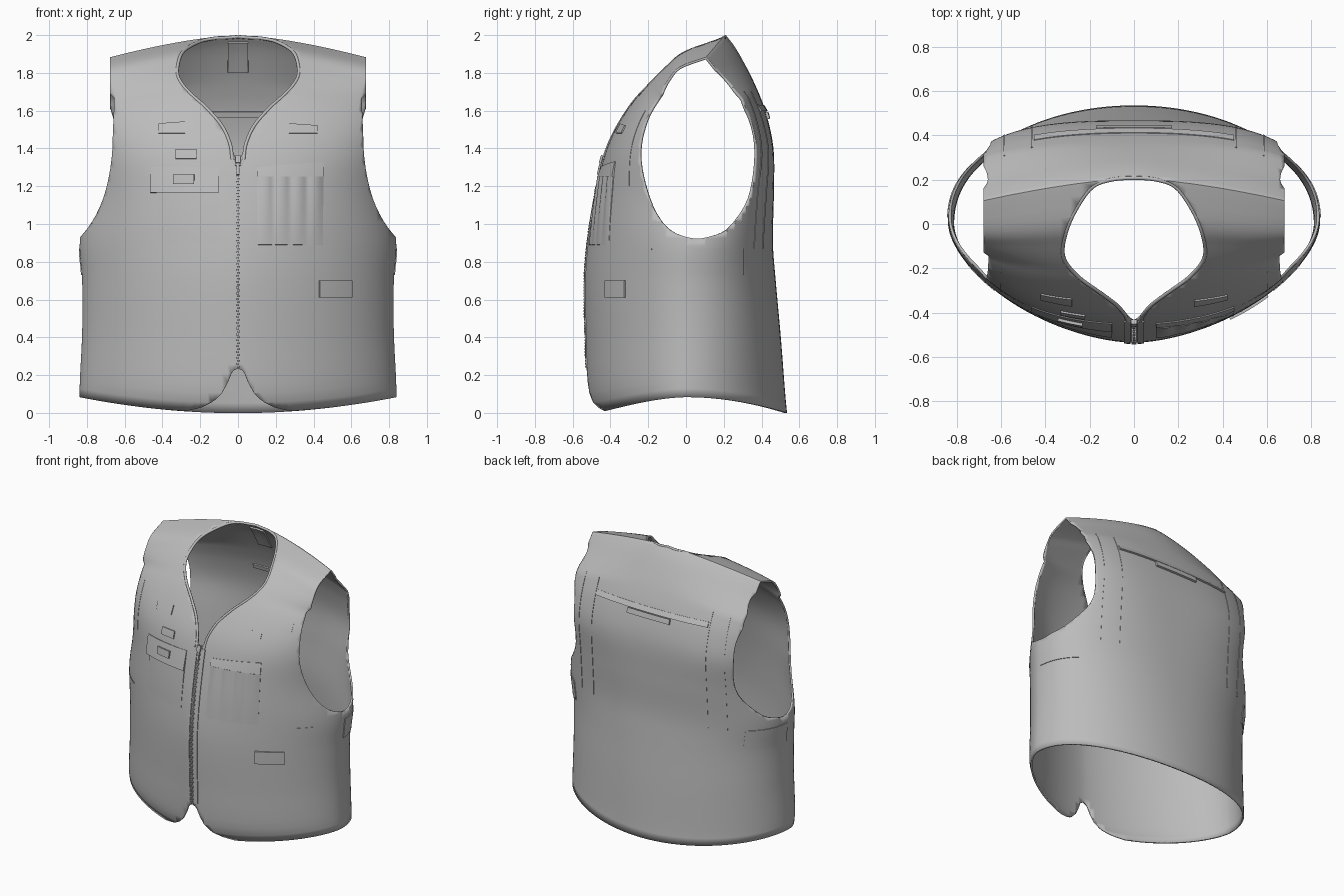
import bpy, bmesh, math
from mathutils import Vector
from mathutils.bvhtree import BVHTree

cube = bpy.data.objects.get("Cube")
if cube:
    bpy.data.objects.remove(cube, do_unlink=True)

fabric = bpy.data.materials.new("grey_fabric")
fabric.use_nodes = True
GREY = (0.5, 0.5, 0.5, 1)
fabric.diffuse_color = GREY
fabric.node_tree.nodes["Principled BSDF"].inputs["Base Color"].default_value = GREY

# Body levels: height, front y, back y, half width, front power, back power, side y
LEVELS = [
    (0, -.475, .535, .838, 1.7, 2, 0),
    (.08, -.515, .527, .838, 1.7, 2, 0),
    (.4, -.53, .502, .825, 1.7, 2.1, 0),
    (.7, -.535, .475, .825, 1.7, 2.2, 0),
    (.9, -.52, .46, .838, 1.75, 2.3, .02),
    (1.15, -.48, .465, .8, 2, 2.6, .04),
    (1.4, -.42, .463, .8, 2.3, 3, .05),
    (1.6, -.32, .42, .82, 2.6, 3, .07),
    (1.75, -.215, .36, .83, 2.8, 3, .09),
    (1.88, -.08, .293, .85, 3, 3, .11),
    (1.95, .02, .25, .85, 3, 3, .15),
    (2, .2, .21, .85, 3, 3, .205)]


def level_at(s):
    """Smooth interpolation through the body levels."""
    i = 0
    while i < len(LEVELS) - 2 and s > LEVELS[i + 1][0]:
        i += 1
    a, b = LEVELS[i], LEVELS[i + 1]
    p, q = LEVELS[max(i - 1, 0)], LEVELS[min(i + 2, len(LEVELS) - 1)]
    h = b[0] - a[0]
    t = (s - a[0]) / h
    out = []
    for k in range(1, len(a)):
        m0 = (b[k] - p[k]) / (b[0] - p[0]) * h
        m1 = (q[k] - a[k]) / (q[0] - a[0]) * h
        out.append(a[k] + t * m0 + t * t * (3 * (b[k] - a[k]) - 2 * m0 - m1)
                   + t ** 3 * (m0 + m1 - 2 * (b[k] - a[k])))
    return out


def ramp(s, lo, hi):
    return min(max((s - lo) / (hi - lo), 0), 1)


def body_point(s, angle):
    front, back, width, nf, nb, side = level_at(s)
    c, d = math.cos(angle), math.sin(angle)
    n, depth = (nb, back - side) if d > 0 else (nf, side - front)
    x = math.copysign(width * abs(c) ** (2 / n), c)
    y = side + math.copysign(depth * abs(d) ** (2 / n), d)
    # Hem rises at the sides; shoulders slope down and forward
    lift = .083 * (x / width) ** 2 * max(0, 1 - s / .6)
    fall = (abs(x) / .68) ** 1.5
    return Vector((x, y - .1 * ramp(s, 1.75, 2) * fall,
                   s + lift - .118 * ramp(s, 1.3, 1.9) * fall))


def finish(ob):
    ob.data.materials.append(fabric)
    bpy.ops.object.select_all(action='DESELECT')
    ob.select_set(True)
    bpy.context.view_layer.objects.active = ob
    bpy.ops.object.shade_smooth_by_angle(angle=math.radians(35))


def make(name, bm):
    mesh = bpy.data.meshes.new(name)
    bm.to_mesh(mesh)
    bm.free()
    ob = bpy.data.objects.new(name, mesh)
    bpy.context.collection.objects.link(ob)
    return ob


def grid_faces(bm, rows, closed=False):
    for a, b in zip(rows, rows[1:]):
        for i in range(len(a) if closed else len(a) - 1):
            j = (i + 1) % len(a)
            bm.faces.new((a[i], a[j], b[j], b[i]))


# Closed body surface
N, R = 128, 56
bm = bmesh.new()
rows = []
for r in range(R + 1):
    s = 2 * (1 - (1 - r / R) ** 1.5)
    rows.append([bm.verts.new(body_point(s, 2 * math.pi * i / N)) for i in range(N)])
grid_faces(bm, rows, True)
for i in range(1, N // 2):
    mid = (rows[-1][i].co + rows[-1][N - i].co) / 2
    rows[-1][i].co = rows[-1][N - i].co = mid
bmesh.ops.remove_doubles(bm, verts=bm.verts, dist=.0005)
surface = BVHTree.FromBMesh(bm)


def smooth_loop(points, steps=6):
    """Closed smooth outline through a few points."""
    out, n = [], len(points)
    for i in range(n):
        p, a, b, q = (Vector(points[(i + k) % n]) for k in (-1, 0, 1, 2))
        for j in range(steps):
            t = j / steps
            out.append(.5 * (2 * a + (b - p) * t + (2 * p - 5 * a + 4 * b - q) * t * t
                             + (3 * a - p - 3 * b + q) * t ** 3))
    return out


def outline_distance(outline, u, v):
    """Distance to a closed outline, negative inside it."""
    best, inside = 9, False
    for k, (bu, bv) in enumerate(outline):
        au, av = outline[k - 1]
        du, dv = bu - au, bv - av
        t = ramp((u - au) * du + (v - av) * dv, 0, du * du + dv * dv)
        best = min(best, math.hypot(u - au - t * du, v - av - t * dv))
        if (av > v) != (bv > v) and u < au + (v - av) / dv * du:
            inside = not inside
    return -best if inside else best


def cut_away(field):
    """Trim the surface along field = 0 and drop the negative side."""
    value = {v: field(v.co) for v in bm.verts}
    fresh = []
    for e in list(bm.edges):
        a, b = e.verts
        fa, fb = value[a], value[b]
        if fa * fb < 0:
            fresh.append(bmesh.utils.edge_split(e, a, fa / (fa - fb))[1])
    bmesh.ops.connect_verts(bm, verts=fresh)
    gone = [f for f in bm.faces if field(f.calc_center_median()) < 0]
    bmesh.ops.delete(bm, geom=gone, context='FACES')
    bmesh.ops.remove_doubles(bm, verts=bm.verts, dist=.001)


# Openings: armholes, neck and the rounded front hem corners
armhole = smooth_loop([(.03, .925), (-.1, .98), (-.19, 1.12), (-.245, 1.35), (-.21, 1.55),
                       (-.11, 1.715), (-.01, 1.82), (.08, 1.855), (.17, 1.81), (.27, 1.69),
                       (.35, 1.53), (.372, 1.35), (.335, 1.13), (.23, .98), (.13, .935)])
half = [(.025, -.44), (.04, -.41), (.085, -.36), (.16, -.305), (.255, -.235), (.318, -.15),
        (.31, -.05), (.265, .06), (.19, .165), (.1, .2)]
neck = smooth_loop(half + [(0, .207)] + [(-x, y) for x, y in reversed(half)])
bell = [(.32, -.1), (.3, .006), (.2, .025), (.13, .06), (.08, .11), (.05, .17), (.025, .235)]
corner = bell + [(-x, z) for x, z in reversed(bell)]
cut_away(lambda p: outline_distance(armhole, p.y, p.z) if abs(p.x) > .3 else 1)
cut_away(lambda p: .678 - abs(p.x) if p.z > 1.3 else 1)
cut_away(lambda p: outline_distance(neck, p.x, p.y) if p.z > 1.2 else 1)
cut_away(lambda p: outline_distance(corner, p.x, p.z) if p.y < 0 else 1)
body = make("vest_body", bm)
solid = body.modifiers.new("thickness", 'SOLIDIFY')
solid.thickness = .012
solid.offset = -1
finish(body)

SIDES = {"front": Vector((0, -1, 0)), "back": Vector((0, 1, 0)),
         "left": Vector((1, 0, 0)), "right": Vector((-1, 0, 0))}


def project(a, z, side):
    """Point and outward normal on the body surface."""
    d = SIDES[side]
    start = d * 2 + Vector((a * abs(d.y), a * abs(d.x), z))
    loc, normal = surface.ray_cast(start, -d)[:2]
    return loc, normal if normal.dot(d) > 0 else -normal


def patch(name, a0, a1, z0, z1, h, side="front", edge=-.003, tilt=0, relief=None):
    """Raised cloth piece that follows the body."""
    nu = max(4, int((a1 - a0) / .012))
    nv = max(4, int((z1 - z0) / .03))
    us = [0] + [i / nu for i in range(nu + 1)] + [1]
    vs = [0] + [i / nv for i in range(nv + 1)] + [1]
    bm, rows = bmesh.new(), []
    for j, v in enumerate(vs):
        row = []
        for i, u in enumerate(us):
            loc, normal = project(a0 + u * (a1 - a0), z0 + v * (z1 - z0) + tilt * u * v, side)
            rim = i in (0, len(us) - 1) or j in (0, len(vs) - 1)
            up = edge if rim else h * (relief(u, v) if relief else 1)
            row.append(bm.verts.new(loc + normal * up))
        rows.append(row)
    grid_faces(bm, rows)
    bmesh.ops.recalc_face_normals(bm, faces=bm.faces)
    bm.faces.ensure_lookup_table()
    if bm.faces[len(bm.faces) // 2].normal.dot(SIDES[side]) * h < 0:
        bmesh.ops.reverse_faces(bm, faces=bm.faces)
    finish(make(name, bm))


# Chest pockets
patch("right_pocket", -.43, -.1, .9, 1.17, .006, relief=lambda u, v: .2 + .8 * v)
patch("right_pocket_flap", -.46, -.1, 1.165, 1.3, .015, relief=lambda u, v: 1 - .7 * v)
patch("right_flap_tab", -.34, -.23, 1.21, 1.26, .02)
patch("pleated_pocket", .1, .45, .89, 1.25, .016,
      relief=lambda u, v: (.3 + .7 * abs(math.sin(4 * math.pi * u))) * (.2 + .8 * v))
patch("left_pocket_flap", .1, .45, 1.25, 1.3, .012, tilt=.03, relief=lambda u, v: 1 - .6 * v)

# Small tabs and loops
patch("right_chest_tab", -.33, -.22, 1.345, 1.395, .008)
patch("right_chest_loop", -.42, -.28, 1.48, 1.53, .007, tilt=.01)
patch("left_chest_loop", .27, .42, 1.48, 1.53, .007, tilt=-.01)
patch("lower_left_tab", .43, .6, .61, .7, .011)
for side in ("left", "right"):
    patch(side + "_waist_band", .03, .3, .73, .87, .005, side)
    patch(side + "_waist_seam", -.3, -.18, .862, .87, .003, side)

# Back yoke, loops and vertical seams
patch("back_yoke_fold", -.45, .45, 1.595, 1.63, .012, "back", relief=lambda u, v: 1 - .7 * v)
patch("back_loop", -.17, .17, 1.555, 1.59, .014, "back")
patch("inner_back_loop", -.16, .16, 1.57, 1.6, -.022, "back", edge=-.01)
for sx in (-1, 1):
    for a in (.46, .585):
        patch("back_seam", sx * a - .004, sx * a + .004, .87, 1.7, .003, "back")
    patch("front_shoulder_seam", sx * .6 - .003, sx * .6 + .003, 1.2, 1.6, .002)
    patch("zip_facing", sx * .03 - .015, sx * .03 + .015, .25, 1.34, .006)

# Neck label on the inside
patch("neck_label", -.055, .055, 1.81, 1.97, -.022, "back", edge=-.01)

# Zip with teeth and slider
bm = bmesh.new()
for k in range(70):
    loc, normal = project(0, .245 + k * .0155, "front")
    tooth = bmesh.ops.create_cube(bm, size=1)["verts"]
    bmesh.ops.scale(bm, verts=tooth, vec=(.016, .01, .009))
    bmesh.ops.translate(bm, verts=tooth, vec=loc + normal * .003 + Vector(((-1) ** k * .003, 0, 0)))
finish(make("zip_teeth", bm))
patch("zip_slider", -.014, .014, 1.32, 1.36, .018)
patch("zip_pull", -.007, .007, 1.26, 1.33, .014)

# Neck binding
curve = bpy.data.curves.new("neck_binding", 'CURVE')
curve.dimensions, curve.bevel_depth, curve.bevel_resolution = '3D', .009, 2
line = curve.splines.new('POLY')
path = [surface.ray_cast(Vector((p.x, p.y, 3)), Vector((0, 0, -1)))[0] for p in neck]
path = [p - Vector((0, 0, .007)) for p in path if p]
line.points.add(len(path) - 1)
for point, p in zip(line.points, path):
    point.co = (*p, 1)
line.use_cyclic_u = True
binding = bpy.data.objects.new("neck_binding", curve)
bpy.context.collection.objects.link(binding)
curve.materials.append(fabric)
